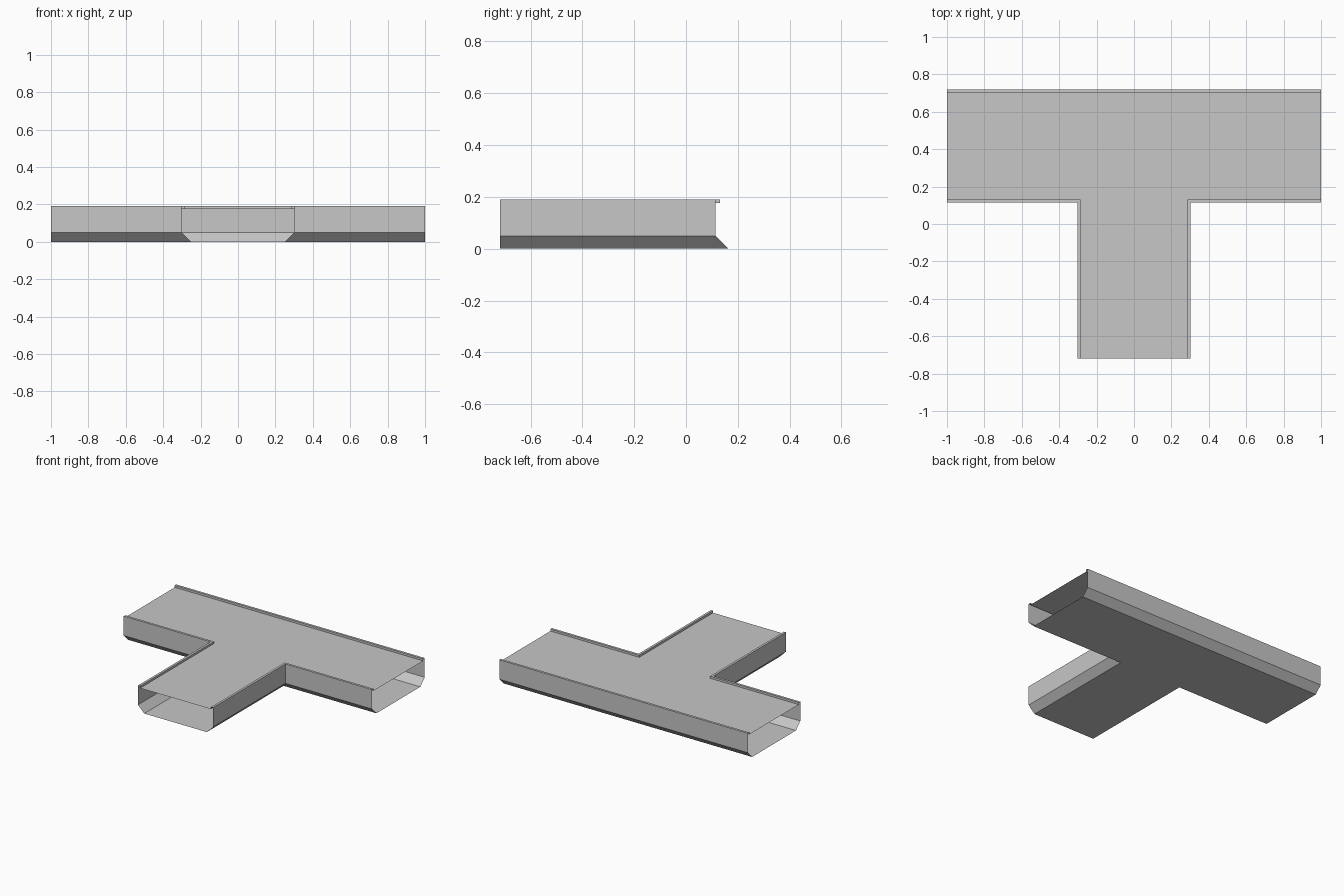
import bpy
import bmesh

# Remove the default cube
cube = bpy.data.objects.get("Cube")
if cube:
    bpy.data.objects.remove(cube, do_unlink=True)

# Main dimensions
HALF_LEN = 1.0
HALF_DEPTH = 0.718
HALF_WIDTH = 0.302
BAR_FRONT = HALF_DEPTH - 2 * HALF_WIDTH
CHAMFER = 0.05
LIP = 0.017
DECK_Z = 0.176
TOP_Z = 0.191

grey = bpy.data.materials.new("light grey")
grey.use_nodes = True
colour = (0.57, 0.57, 0.57, 1)
grey.diffuse_color = colour
grey.node_tree.nodes["Principled BSDF"].inputs["Base Color"].default_value = colour


def side_paths(d):
    """Three open side lines of the T, moved inward by d with mitred corners."""
    w, y = HALF_WIDTH - d, BAR_FRONT + d
    right = [(-HALF_LEN, y), (-w, y), (-w, -HALF_DEPTH)]
    left = [(-x, py) for x, py in reversed(right)]
    back = [(HALF_LEN, HALF_DEPTH - d), (-HALF_LEN, HALF_DEPTH - d)]
    return [right, left, back]


def make_object(name, bm):
    mesh = bpy.data.meshes.new(name)
    bm.to_mesh(mesh)
    bm.free()
    mesh.materials.append(grey)
    obj = bpy.data.objects.new(name, mesh)
    bpy.context.collection.objects.link(obj)


def sweep(name, index, profile):
    """Loft a side line through (inset, height) pairs, bottom to top."""
    bm = bmesh.new()
    rows = [[bm.verts.new((x, y, z)) for x, y in side_paths(d)[index]]
            for d, z in profile]
    for low, high in zip(rows, rows[1:]):
        for i in range(len(low) - 1):
            bm.faces.new((low[i], low[i + 1], high[i + 1], high[i]))
    make_object(name, bm)


def t_sheet(name, d, z, up):
    """Flat T-shaped sheet, split into stem and bar at the inner corners."""
    right, left, back = side_paths(d)
    bm = bmesh.new()
    r = [bm.verts.new((x, y, z)) for x, y in right]
    l = [bm.verts.new((x, y, z)) for x, y in left]
    b = [bm.verts.new((x, y, z)) for x, y in back]
    bm.faces.new((r[2], l[0], l[1], r[1]))
    bm.faces.new((r[0], r[1], l[1], l[2], b[0], b[1]))
    if not up:
        bmesh.ops.reverse_faces(bm, faces=bm.faces[:])
    make_object(name, bm)


# Walls: chamfered foot, upright face, folded lip down to the deck
wall_profile = [(CHAMFER, 0), (0, CHAMFER), (0, TOP_Z), (LIP, TOP_Z), (LIP, DECK_Z)]
for i, name in enumerate(("right_wall", "left_wall", "back_wall")):
    sweep(name, i, wall_profile)

# Floor and deck, leaving the three ends open
t_sheet("floor_panel", CHAMFER, 0, False)
t_sheet("deck_panel", LIP, DECK_Z, True)
